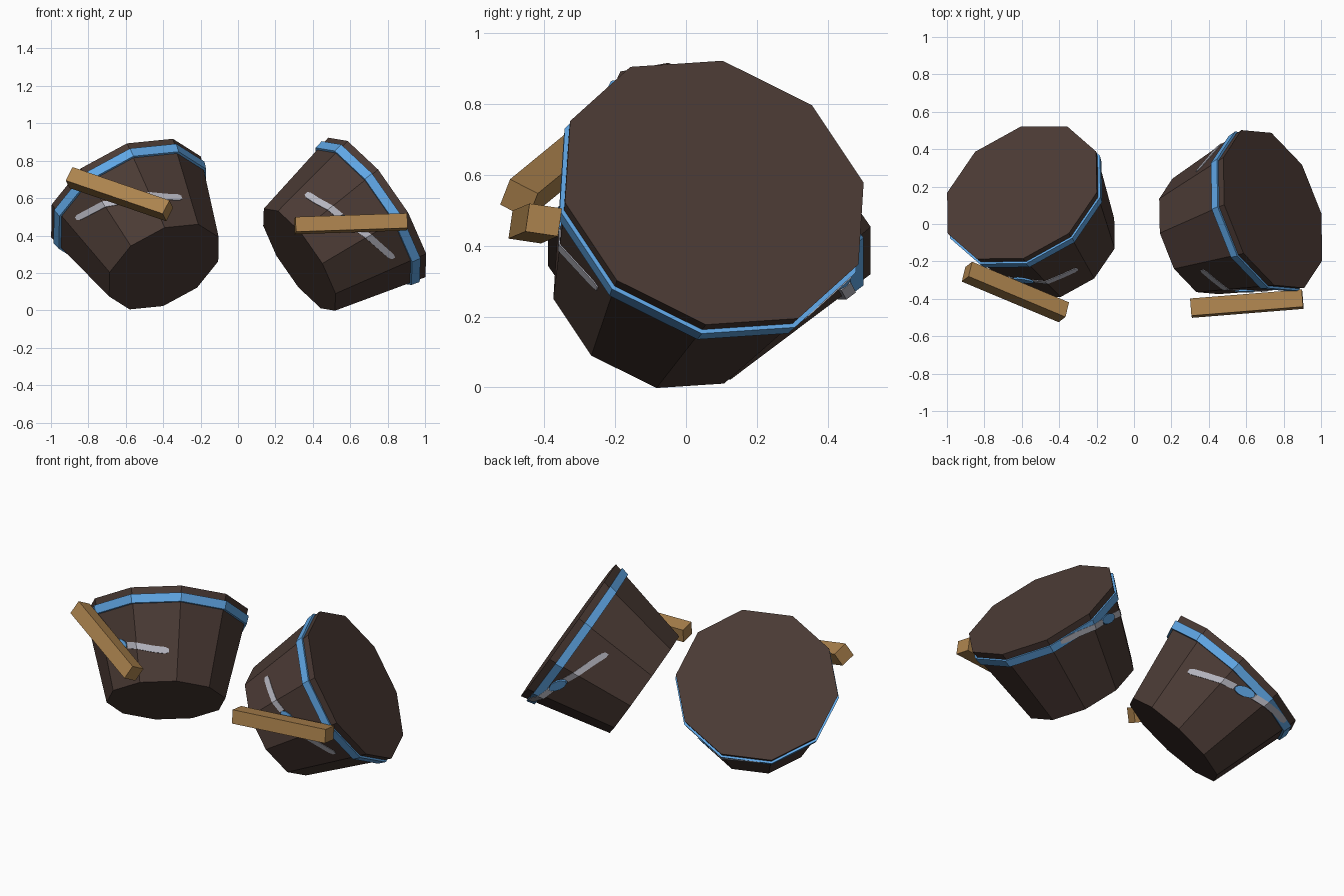
import bpy, bmesh, math
from mathutils import Vector, Matrix

if "Cube" in bpy.data.objects:
    bpy.data.objects.remove(bpy.data.objects["Cube"])


def material(name, rgb):
    m = bpy.data.materials.new(name)
    m.diffuse_color = (*rgb, 1)
    m.use_nodes = True
    m.node_tree.nodes["Principled BSDF"].inputs["Base Color"].default_value = m.diffuse_color
    return m


DARK = material("dark_wood", (0.070, 0.043, 0.035))
BLUE = material("blue", (0.13, 0.43, 0.88))
WOOD = material("light_wood", (0.41, 0.225, 0.075))
GREY = material("light_grey", (0.47, 0.47, 0.53))

R_TOP, R_BOT, LENGTH = 0.455, 0.333, 0.52
STEP = math.radians(36)


def make(name, verts, faces, mat, matrix):
    mesh = bpy.data.meshes.new(name)
    mesh.from_pydata(verts, [], faces)
    bm = bmesh.new()
    bm.from_mesh(mesh)
    bmesh.ops.recalc_face_normals(bm, faces=bm.faces)
    bm.to_mesh(mesh)
    bm.free()
    mesh.materials.append(mat)
    ob = bpy.data.objects.new(name, mesh)
    ob.matrix_world = matrix
    bpy.context.collection.objects.link(ob)
    return ob


def radius(h):
    return R_TOP + (R_TOP - R_BOT) * h / LENGTH


def on_side(a, h, off=0.0):
    """Point on the ten-sided wall at angle a (0 = middle of front face), height h."""
    local = (a + STEP / 2) % STEP - STEP / 2
    r = (radius(h) * math.cos(STEP / 2) + off) / math.cos(local)
    return (r * math.cos(a), r * math.sin(a), h)


def ring(h, off=0.0):
    return [on_side(STEP * (k + 0.5) - 1e-6, h, off) for k in range(10)]


def quads(i, j, n=10):
    return [(i * n + k, i * n + (k + 1) % n, j * n + (k + 1) % n, j * n + k) for k in range(n)]


def bucket(side, centre, axis, front, turn, s):
    n = Vector(axis).normalized()
    d = Vector(front)
    d = (d - n * d.dot(n)).normalized()
    d = Matrix.Rotation(math.radians(turn), 3, n) @ d
    t = n.cross(d)
    m = Matrix((d, t, n)).transposed().to_4x4()
    m.translation = Vector(centre)

    # tapered body
    make(side + "_body", ring(0) + ring(-LENGTH),
         quads(0, 1) + [tuple(range(10)), tuple(range(10, 20))], DARK, m)

    # hoop just below the wide end
    make(side + "_hoop",
         ring(-0.041, -0.01) + ring(-0.041, 0.013) + ring(-0.089, 0.013) + ring(-0.089, -0.01),
         quads(0, 1) + quads(1, 2) + quads(2, 3) + quads(3, 0), BLUE, m)

    # tilted trim: grey strips each side of a blue stud, front and back
    def tilt(a):
        return -0.205 - 0.08 * math.cos(a) + s * 0.128 * math.sin(a)

    for label, base in (("front", 0.0), ("back", math.pi)):
        for sign in (-1, 1):
            verts, faces = [], []
            for deg, w in ((8, .018), (18, .018), (32, .018), (43, .018), (46, .010)):
                a = base + sign * math.radians(deg)
                h = tilt(a)
                out = .016 if h > -.12 else .004
                for dh, off in ((-w, -.005), (w, -.005), (w, out), (-w, out)):
                    verts.append(on_side(a, h + dh, off))
            for i in range(4):
                faces += quads(i, i + 1, 4)
            faces += [(0, 1, 2, 3), (16, 17, 18, 19)]
            make(f"{side}_{label}_strip_{'a' if sign < 0 else 'b'}", verts, faces, GREY, m)
        verts = []
        for off in (-.005, .016 if base else .010):
            for k in range(10):
                a = base + math.radians(8) * math.cos(k * STEP)
                verts.append(on_side(a, tilt(a) + .03 * math.sin(k * STEP), off))
        make(f"{side}_{label}_stud", verts,
             quads(0, 1) + [tuple(range(10)), tuple(range(10, 20))], BLUE, m)


def bar(name, start, end, up, height, depth):
    a, b = Vector(start), Vector(end)
    x = (b - a).normalized()
    z = Vector(up)
    z = (z - x * z.dot(x)).normalized()
    m = Matrix((x, z.cross(x), z)).transposed().to_4x4()
    m.translation = (a + b) / 2
    l = (b - a).length / 2
    verts = [(sx * l, sy * depth / 2, sz * height / 2)
             for sx in (-1, 1) for sy, sz in ((-1, -1), (1, -1), (1, 1), (-1, 1))]
    make(name, verts, quads(0, 1, 4) + [(0, 1, 2, 3), (4, 5, 6, 7)], WOOD, m)


bucket("left", (-0.599, 0.168, 0.606), (-0.390, 0.576, 0.718), (-0.24, -0.83, 0.52), -2, -1)
bucket("right", (0.742, 0.080, 0.550), (0.796, 0.281, 0.537), (0.19, -0.91, 0.19), 0, 1)

# loose wooden grips in front of each bucket
bar("left_grip", (-0.893, -0.255, 0.710), (-0.375, -0.472, 0.532), (0.035, 0.03, 0.075), 0.085, 0.09)
bar("right_grip", (0.305, -0.450, 0.453), (0.902, -0.402, 0.473), (0, 0.15, 1), 0.08, 0.093)
